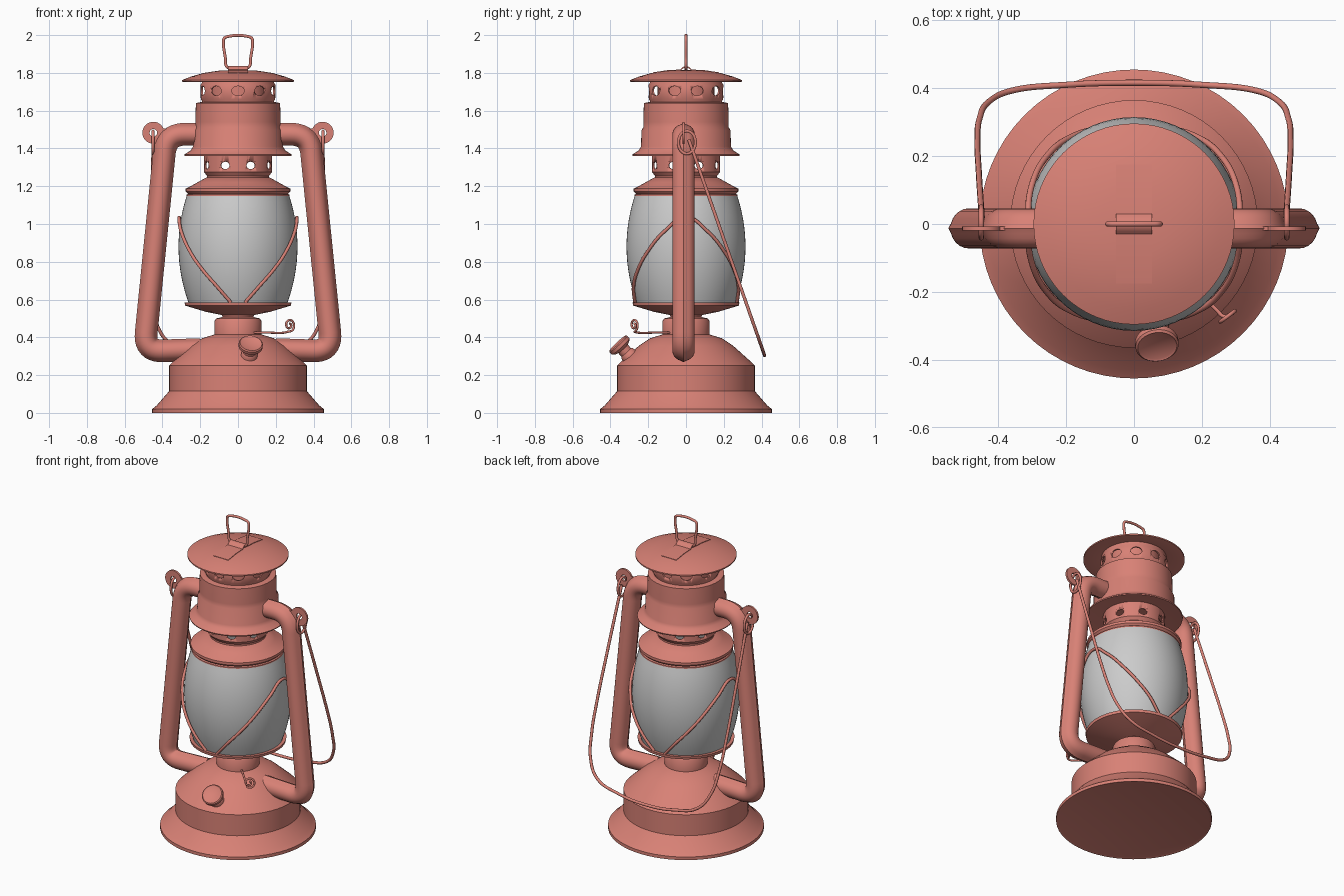
import bpy, bmesh, math
from mathutils import Vector, Matrix

if "Cube" in bpy.data.objects:
    bpy.data.objects.remove(bpy.data.objects["Cube"])

red = bpy.data.materials.new("red_paint")
red.diffuse_color = (0.69, 0.22, 0.18, 1)
red.use_nodes = True
red.node_tree.nodes["Principled BSDF"].inputs["Base Color"].default_value = red.diffuse_color


def finish(name, bm, mat=red, angle=35):
    bmesh.ops.recalc_face_normals(bm, faces=bm.faces)
    me = bpy.data.meshes.new(name)
    bm.to_mesh(me)
    bm.free()
    ob = bpy.data.objects.new(name, me)
    bpy.context.collection.objects.link(ob)
    if mat:
        me.materials.append(mat)
    bpy.ops.object.select_all(action='DESELECT')
    ob.select_set(True)
    bpy.context.view_layer.objects.active = ob
    bpy.ops.object.shade_smooth_by_angle(angle=math.radians(angle))
    return ob


def lathe(name, profile, closed=False, mat=red, steps=64, matrix=None):
    """Revolve (radius, z) points around z."""
    bm = bmesh.new()
    vs = [bm.verts.new((r, 0, z)) for r, z in profile]
    pairs = list(zip(vs, vs[1:])) + ([(vs[-1], vs[0])] if closed else [])
    es = [bm.edges.new(p) for p in pairs]
    bmesh.ops.spin(bm, geom=vs + es, cent=(0, 0, 0), axis=(0, 0, 1),
                   angle=2 * math.pi, steps=steps)
    bmesh.ops.remove_doubles(bm, verts=bm.verts, dist=1e-5)
    if matrix:
        bm.transform(matrix)
    return finish(name, bm, mat)


def wire(name, points, radius, cyclic=False):
    """Round wire through smooth points."""
    cu = bpy.data.curves.new(name, 'CURVE')
    cu.dimensions = '3D'
    cu.bevel_depth, cu.bevel_resolution = radius, 3
    cu.resolution_u, cu.use_fill_caps = 8, True
    sp = cu.splines.new('BEZIER')
    sp.bezier_points.add(len(points) - 1)
    for bp, p in zip(sp.bezier_points, points):
        bp.co = p
        bp.handle_left_type = bp.handle_right_type = 'AUTO'
    sp.use_cyclic_u = cyclic
    cu.materials.append(red)
    ob = bpy.data.objects.new(name, cu)
    bpy.context.collection.objects.link(ob)
    return ob


def punch(ob, count, phase, z, rw, rh):
    """Cut a ring of oval holes through a thin wall."""
    bm = bmesh.new()
    for i in range(count):
        m = (Matrix.Rotation(phase + 2 * math.pi * i / count, 4, 'Z')
             @ Matrix.Translation((0.18, 0, z)) @ Matrix.Rotation(math.pi / 2, 4, 'Y')
             @ Matrix.Diagonal((rh, rw, 1, 1)))
        bmesh.ops.create_cone(bm, cap_ends=True, segments=20, radius1=1,
                              radius2=1, depth=0.12, matrix=m)
    cutter = finish("hole_cutter", bm, None)
    cutter.hide_render = True
    mod = ob.modifiers.new("holes", 'BOOLEAN')
    mod.object, mod.operation, mod.solver = cutter, 'DIFFERENCE', 'EXACT'
    bpy.context.view_layer.objects.active = ob
    bpy.ops.object.modifier_apply(modifier="holes")
    bpy.data.objects.remove(cutter)


def fillet(pts, d, n=10):
    """Round the inner corners of a path."""
    pts = [Vector(p) for p in pts]
    out = [pts[0]]
    for a, b, c in zip(pts, pts[1:], pts[2:]):
        p, q = b + (a - b).normalized() * d, b + (c - b).normalized() * d
        for i in range(n + 1):
            t = i / n
            out.append(p * (1 - t) ** 2 + b * (2 * t * (1 - t)) + q * t * t)
    return out + [pts[-1]]


# Fuel tank with flared foot, dome and burner neck
lathe("fuel_tank", [(0, 0.005), (0.44, 0.005), (0.455, 0), (0.455, 0.02), (0.43, 0.04),
                    (0.365, 0.115), (0.365, 0.25), (0.345, 0.27), (0.25, 0.355),
                    (0.19, 0.395), (0.125, 0.415), (0.125, 0.485), (0.115, 0.5),
                    (0.085, 0.507), (0, 0.507)])
lathe("globe_plate", [(0, 0.5), (0.08, 0.5), (0.085, 0.518), (0.17, 0.535), (0.28, 0.568),
                      (0.283, 0.585), (0.265, 0.585), (0.24, 0.575), (0, 0.575)])

# Glass globe
def globe_r(z):
    return 0.315 - 0.6 * (z - 0.88) ** 2


lathe("glass_globe", [(globe_r(z), z) for z in (0.58 + 0.57 * i / 16 for i in range(17))], mat=None)

# Globe top, perforated collar, hood, vent and cap
lathe("globe_collar", [(0.262, 1.14), (0.272, 1.14), (0.272, 1.155), (0.265, 1.16),
                       (0.277, 1.172), (0.277, 1.188), (0.26, 1.195), (0.215, 1.22),
                       (0.17, 1.245), (0.165, 1.245), (0.165, 1.235), (0.25, 1.185)], closed=True)
collar = lathe("perforated_collar", [(0.165, 1.235), (0.165, 1.255), (0.18, 1.275), (0.18, 1.375),
                                     (0.172, 1.375), (0.172, 1.275), (0.157, 1.255),
                                     (0.157, 1.235)], closed=True)
punch(collar, 8, math.pi / 8, 1.31, 0.025, 0.02)
lathe("hood", [(0, 1.375), (0.18, 1.372), (0.283, 1.36), (0.285, 1.367), (0.25, 1.39),
               (0.238, 1.41), (0.236, 1.495), (0.226, 1.512), (0.226, 1.54), (0.223, 1.64),
               (0.2, 1.645), (0, 1.645)])
vent = lathe("vent_ring", [(0.19, 1.635), (0.19, 1.65), (0.197, 1.66), (0.199, 1.735),
                           (0.19, 1.75), (0.19, 1.775), (0.182, 1.775), (0.182, 1.75),
                           (0.189, 1.735), (0.188, 1.66), (0.182, 1.65), (0.182, 1.635)], closed=True)
punch(vent, 10, -math.pi / 2, 1.705, 0.033, 0.025)
lathe("vent_core", [(0.15, 1.64), (0.15, 1.78)])
lathe("cap", [(0, 1.785), (0.18, 1.772), (0.29, 1.752), (0.296, 1.754), (0.296, 1.762),
              (0.25, 1.78), (0.18, 1.8), (0.1, 1.812), (0, 1.816)])

# Strap on the cap, arched over the lifting ring
bm = bmesh.new()
strap = [(-0.175, 1.803), (-0.1, 1.814), (-0.03, 1.818)]
strap += [(-0.025 * math.cos(a * math.pi / 6), 1.815 + 0.022 * math.sin(a * math.pi / 6)) for a in range(1, 6)]
strap += [(0.03, 1.818), (0.1, 1.814), (0.175, 1.803)]
face = bm.faces.new([bm.verts.new((-0.053, y, z)) for y, z in strap]
                    + [bm.verts.new((-0.053, y, z - 0.008)) for y, z in reversed(strap)])
ext = bmesh.ops.extrude_face_region(bm, geom=[face])
bmesh.ops.translate(bm, vec=(0.106, 0, 0), verts=[v for v in ext["geom"] if isinstance(v, bmesh.types.BMVert)])
finish("cap_strap", bm)
half = [(0.045, 1.824), (0.061, 1.835), (0.067, 1.88), (0.077, 1.955), (0.073, 1.983), (0.055, 1.992)]
wire("lifting_ring", [(x, 0, z) for x, z in half] + [(-x, 0, z) for x, z in reversed(half)], 0.008, True)

# Side air tubes with an outer seam, bail ears and bail loops
for s, side in ((-1, "left"), (1, "right")):
    path = fillet([(0.19, 1.475), (0.38, 1.475), (0.496, 0.325), (0.2, 0.335)], 0.1)
    bm = bmesh.new()
    rings = []
    for i, p in enumerate(path):
        t = (path[min(i + 1, len(path) - 1)] - path[max(i - 1, 0)]).normalized()
        n = Vector((-t.y, t.x))
        ring = []
        for k in range(24):
            a = 2 * math.pi * k / 24
            c = p + n * math.cos(a) * (0.06 if k in (0, 12) else 0.054)
            ring.append(bm.verts.new((s * c.x, -0.013 + 0.059 * math.sin(a), c.y)))
        rings.append(ring)
    for r0, r1 in zip(rings, rings[1:]):
        for k in range(24):
            bm.faces.new((r0[k - 1], r0[k], r1[k], r1[k - 1]))
    for r in (rings[0], rings[-1]):
        bm.faces.new(r)
    finish(side + "_air_tube", bm, angle=30)
    lathe(side + "_bail_ear", [(0.02, -0.006), (0.058, -0.006), (0.058, 0.006), (0.02, 0.006)],
          closed=True, steps=32,
          matrix=Matrix.Translation((s * 0.448, -0.013, 1.483)) @ Matrix.Rotation(math.pi / 2, 4, 'X'))
    bm = bmesh.new()
    bmesh.ops.create_cube(bm, size=1, matrix=Matrix.Translation((s * 0.385, -0.013, 1.475))
                          @ Matrix.Diagonal((0.09, 0.012, 0.06, 1)))
    finish(side + "_ear_tab", bm)
    wire(side + "_bail_loop", [(s * 0.45, 0.045 * math.sin(a) + 0.005, 1.432 + 0.06 * math.cos(a))
                               for a in (2 * math.pi * i / 10 for i in range(10))], 0.008, True)
    # Globe guard wire, rising from front to side and back down
    guard = [(8, 0.585), (22, 0.67), (36, 0.755), (50, 0.845), (70, 0.965), (90, 1.035)]
    guard += [(180 - a, z) for a, z in reversed(guard[:-1])]
    wire(side + "_globe_guard", [(s * (globe_r(z) + 0.011) * math.sin(math.radians(a)),
                                  -(globe_r(z) + 0.011) * math.cos(math.radians(a)), z)
                                 for a, z in guard], 0.009)

# Carrying bail, swung down behind
half = [(0.448, 0.015), (0.457, 0.15), (0.461, 0.25), (0.455, 0.31), (0.428, 0.36), (0.36, 0.393), (0.2, 0.41)]
bail = half + [(0, 0.416)] + [(-x, y) for x, y in reversed(half)]
wire("carrying_bail", [(x, y, 1.49 - 2.85 * y) for x, y in bail], 0.009)

# Fuel filler neck and cap
axis = Vector((0.1, -0.68, 0.73)).normalized()
lathe("fuel_filler", [(0, -0.11), (0.045, -0.11), (0.042, -0.07), (0.034, -0.06), (0.034, -0.035),
                      (0.05, -0.03), (0.064, -0.018), (0.064, 0), (0.058, 0.006), (0.052, 0.002), (0, 0.002)],
      steps=32, matrix=Matrix.Translation((0.068, -0.358, 0.365)) @ axis.to_track_quat('Z', 'Y').to_matrix().to_4x4())

# Wick adjuster: shaft ending in a spiral
pts = [(0.08, -0.08, 0.425), (0.16, -0.165, 0.425), (0.245, -0.255, 0.425), (0.265, -0.272, 0.43)]
for i in range(15):
    a, r = -math.pi / 2 + 0.5 + i * math.pi / 5, 0.034 - 0.0019 * i
    u = r * math.cos(a)
    pts.append((0.272 + 0.8 * u, -0.275 + 0.6 * u, 0.465 + r * math.sin(a)))
wire("wick_adjuster", pts, 0.006)
